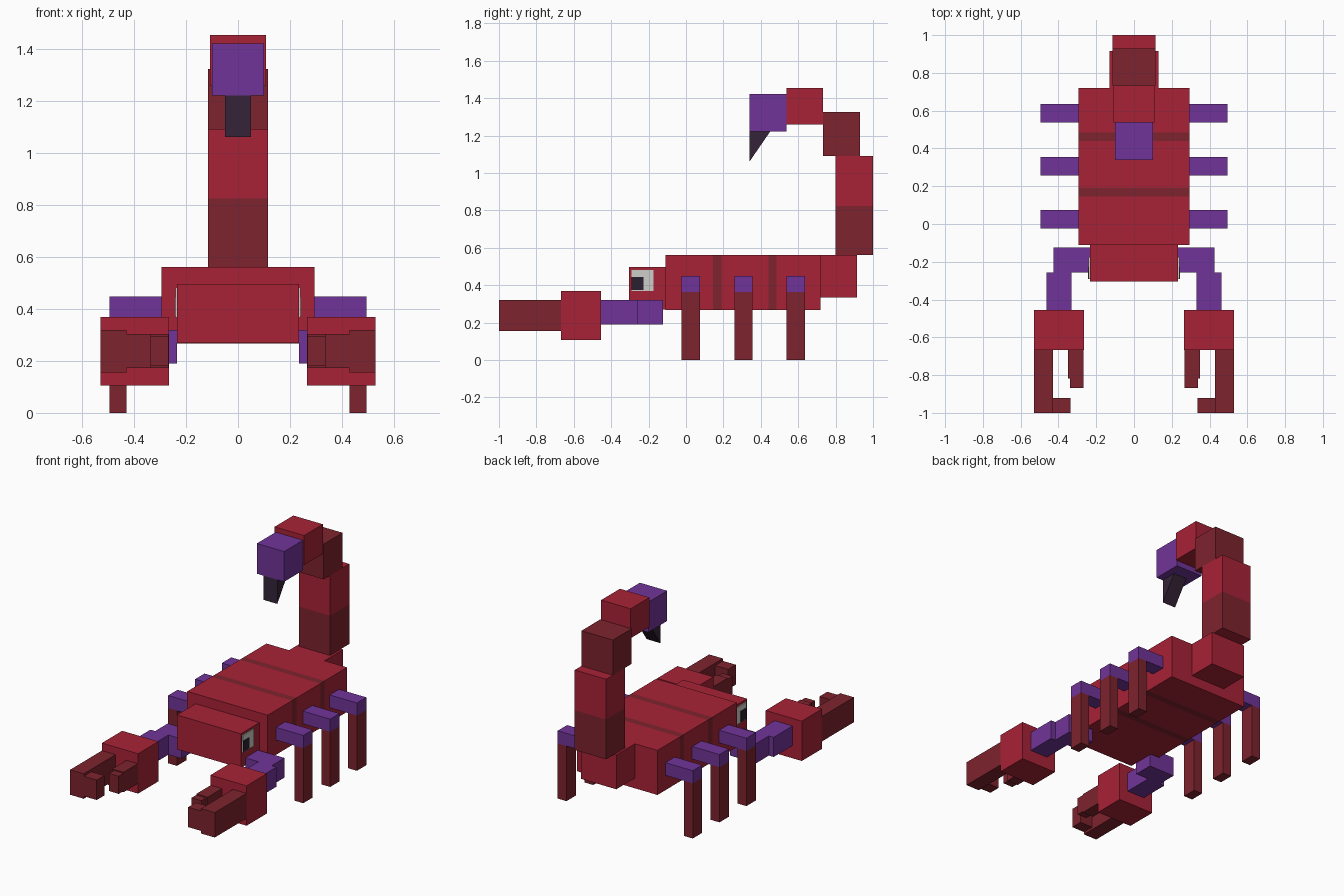
import bpy, bmesh
from mathutils import Vector

if "Cube" in bpy.data.objects:
    bpy.data.objects.remove(bpy.data.objects["Cube"])


def material(name, rgb):
    m = bpy.data.materials.new(name)
    lin = [(c / 255 / 12.92) if c < 10 else ((c / 255 + 0.055) / 1.055) ** 2.4 for c in rgb]
    m.diffuse_color = (*lin, 1)
    m.use_nodes = True
    m.node_tree.nodes["Principled BSDF"].inputs["Base Color"].default_value = m.diffuse_color
    return m


RED = material("red shell", (168, 34, 54))
DARK = material("dark red", (125, 35, 46))
PURPLE = material("purple", (113, 52, 152))
BLACK = material("dark stinger", (54, 36, 56))
WHITE = material("eye white", (205, 205, 200))
PUPIL = material("pupil", (42, 32, 46))


def finish(bm, name, mats):
    bmesh.ops.recalc_face_normals(bm, faces=bm.faces)
    me = bpy.data.meshes.new(name)
    bm.to_mesh(me)
    bm.free()
    for m in mats:
        me.materials.append(m)
    ob = bpy.data.objects.new(name, me)
    bpy.context.collection.objects.link(ob)
    return ob


def box(name, x, y, z, mat, axis=1, bands=()):
    """Box from ranges; bands are (start, end) stretches along axis painted dark."""
    bm = bmesh.new()
    bmesh.ops.create_cube(bm, size=1)
    for v in bm.verts:
        v.co = Vector([r[0] + (c + 0.5) * (r[1] - r[0]) for c, r in zip(v.co, (x, y, z))])
    normal = Vector((0, 0, 0))
    normal[axis] = 1
    lims = (x, y, z)[axis]
    for cut in [c for band in bands for c in band if lims[0] < c < lims[1]]:
        bmesh.ops.bisect_plane(bm, geom=bm.verts[:] + bm.edges[:] + bm.faces[:],
                               plane_co=normal * cut, plane_no=normal)
    for f in bm.faces:
        c = f.calc_center_median()[axis]
        f.material_index = int(any(a <= c <= b for a, b in bands))
    return finish(bm, name, [mat, DARK] if bands else [mat])


def pair(name, x, y, z, mat):
    """Right part and its mirrored left twin."""
    box("right_" + name, x, y, z, mat)
    box("left_" + name, (-x[1], -x[0]), y, z, mat)


# Body with two dark seams, and head
box("body", (-0.295, 0.295), (-0.11, 0.72), (0.267, 0.562), RED,
    bands=[(0.145, 0.19), (0.44, 0.485)])
box("head", (-0.234, 0.234), (-0.305, -0.11), (0.27, 0.497), RED)

# Eyes
pair("eye", (0.234, 0.240), (-0.292, -0.174), (0.368, 0.482), WHITE)
pair("pupil", (0.240, 0.243), (-0.292, -0.227), (0.374, 0.445), PUPIL)

# Tail curling up and forward
box("tail_base", (-0.13, 0.13), (0.72, 0.915), (0.335, 0.562), RED)
box("tail_lower", (-0.115, 0.115), (0.80, 1.0), (0.562, 1.092), RED,
    axis=2, bands=[(0.562, 0.825)])
box("tail_upper", (-0.115, 0.115), (0.733, 0.93), (1.092, 1.325), DARK)
box("tail_bend", (-0.108, 0.108), (0.537, 0.733), (1.26, 1.455), RED)
box("tail_tip", (-0.1, 0.1), (0.34, 0.537), (1.222, 1.422), PURPLE)

# Stinger wedge
bm = bmesh.new()
sides = [[bm.verts.new((sx, y, z)) for y, z in ((0.34, 1.222), (0.45, 1.222), (0.34, 1.062))]
         for sx in (-0.05, 0.05)]
for s in sides:
    bm.faces.new(s)
for i in range(3):
    j = (i + 1) % 3
    bm.faces.new((sides[0][i], sides[0][j], sides[1][j], sides[1][i]))
finish(bm, "stinger", [BLACK])

# Three pairs of legs
for part, yc in zip(("front", "middle", "rear"), (0.025, 0.307, 0.587)):
    span = (yc - 0.049, yc + 0.049)
    pair(part + "_upper_leg", (0.295, 0.495), span, (0.365, 0.449), PURPLE)
    pair(part + "_lower_leg", (0.43, 0.495), span, (0, 0.365), DARK)

# Arms and pincers
pair("shoulder", (0.234, 0.427), (-0.257, -0.124), (0.19, 0.32), PURPLE)
pair("forearm", (0.33, 0.462), (-0.455, -0.257), (0.19, 0.32), PURPLE)
pair("palm", (0.265, 0.53), (-0.667, -0.455), (0.106, 0.37), RED)
pair("outer_finger", (0.43, 0.53), (-1.0, -0.667), (0.155, 0.32), DARK)
pair("outer_finger_hook", (0.335, 0.43), (-1.0, -0.92), (0.172, 0.304), DARK)
pair("inner_finger", (0.267, 0.35), (-0.817, -0.667), (0.172, 0.304), DARK)
pair("inner_finger_tip", (0.267, 0.338), (-0.867, -0.817), (0.18, 0.297), DARK)
